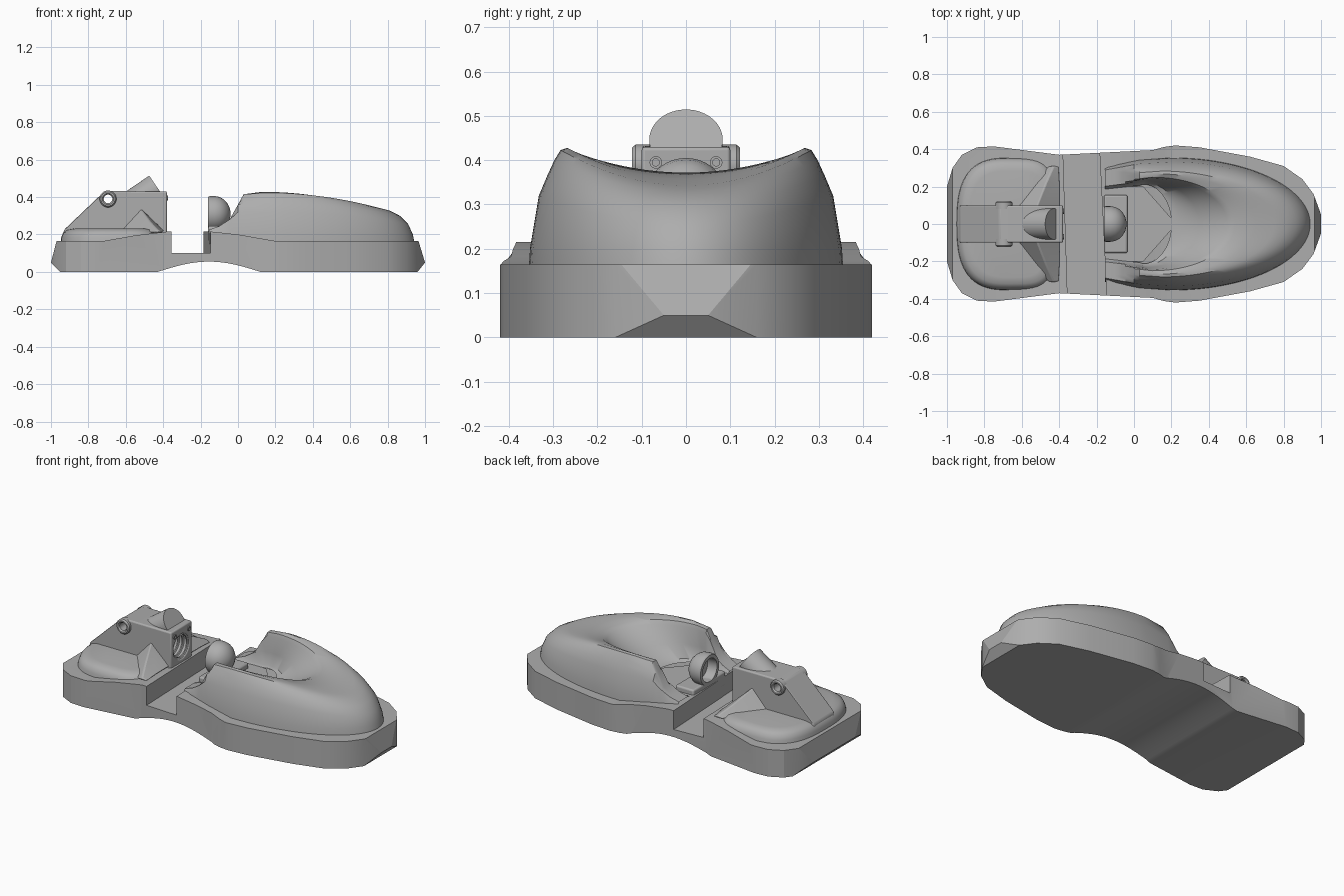
import bpy, bmesh
from math import sin, cos, pi, copysign
from mathutils import Vector

cube = bpy.data.objects.get("Cube")
if cube:
    bpy.data.objects.remove(cube)

grey = bpy.data.materials.new("plain_grey")
grey.use_nodes = True
GREY = (0.42, 0.42, 0.42, 1)
grey.diffuse_color = GREY
grey.node_tree.nodes["Principled BSDF"].inputs["Base Color"].default_value = GREY


def finish(name, bm):
    bmesh.ops.recalc_face_normals(bm, faces=bm.faces)
    mesh = bpy.data.meshes.new(name)
    bm.to_mesh(mesh)
    bm.free()
    mesh.materials.append(grey)
    ob = bpy.data.objects.new(name, mesh)
    bpy.context.collection.objects.link(ob)
    return ob


def loft(name, rings, closed=True, cap=True):
    """Skin a list of point rings with quads."""
    bm = bmesh.new()
    rows = [[bm.verts.new(p) for p in ring] for ring in rings]
    n = len(rows[0])
    for a, b in zip(rows, rows[1:]):
        for i in range(n if closed else n - 1):
            j = (i + 1) % n
            bm.faces.new((a[i], a[j], b[j], b[i]))
    if cap:
        bm.faces.new(rows[0])
        bm.faces.new(rows[-1])
    return finish(name, bm)


def prism(name, pts, axis, a, b):
    put = (lambda u, v, d: (u, d, v)) if axis == "y" else (lambda u, v, d: (u, v, d))
    return loft(name, [[put(u, v, d) for u, v in pts] for d in (a, b)])


def lathe(name, start, direction, profile, cap=True, n=40):
    """Turn (distance, radius) pairs around an axis."""
    start, d = Vector(start), Vector(direction).normalized()
    side = d.orthogonal().normalized()
    up = d.cross(side)
    ang = [2 * pi * i / n for i in range(n)]
    return loft(name, [[start + d * h + (side * cos(t) + up * sin(t)) * r
                        for t in ang] for h, r in profile], cap=cap)


def select(ob):
    bpy.ops.object.select_all(action="DESELECT")
    ob.select_set(True)
    bpy.context.view_layer.objects.active = ob


def boolean(ob, cutter, mode="DIFFERENCE"):
    mod = ob.modifiers.new("cut", "BOOLEAN")
    mod.operation, mod.object, mod.solver = mode, cutter, "EXACT"
    select(ob)
    bpy.ops.object.modifier_apply(modifier=mod.name)
    bpy.data.objects.remove(cutter)


def smooth(ob, angle=0.5):
    select(ob)
    bpy.ops.object.shade_smooth_by_angle(angle=angle)


def bevel(ob, width):
    mod = ob.modifiers.new("soft_edges", "BEVEL")
    mod.width, mod.segments, mod.limit_method = width, 3, "ANGLE"


# Base: plan outline trimmed by the side profile, then the skewed channel
half = [(-1, 0.2), (-0.97, 0.3), (-0.92, 0.37), (-0.84, 0.41), (-0.75, 0.415),
        (-0.4, 0.37), (0.1, 0.395), (0.16, 0.412), (0.22, 0.42), (0.35, 0.41),
        (0.62, 0.36), (0.8, 0.31), (0.9, 0.24), (0.96, 0.16), (1, 0.05)]
base = prism("base", half + [(x, -y) for x, y in reversed(half)], "z", -0.1, 0.5)
arch = [(-0.43 + 0.55 * i / 16, 0.055 * sin(pi * i / 16)) for i in range(17)]
side = [(-0.95, 0)] + arch + [(0.96, 0), (1, 0.05), (0.965, 0.165), (0.2, 0.165),
        (0, 0.2), (-0.14, 0.215), (-0.38, 0.215), (-0.55, 0.195), (-0.72, 0.165),
        (-0.97, 0.165), (-1, 0.05)]
boolean(base, prism("profile", side, "y", -1, 1), "INTERSECT")
boolean(base, prism("channel", [(-0.355, -0.4), (-0.145, -0.4), (-0.185, 0.4),
                                (-0.38, 0.4)], "z", 0.1, 0.4))
smooth(base, 0.35)


# Heel pad: rounded cushion under the bracket
def pad_ring(z, s):
    ring = []
    for i in range(64):
        t = 2 * pi * i / 64
        c, k = cos(t), sin(t)
        p = 0.45 if c > 0 else 0.72
        ring.append((-0.67 + copysign(abs(c) ** p, c) * (0.28 - s),
                     copysign(abs(k) ** 0.72, k) * (0.355 - s), z))
    return ring


pad = loft("heel_pad", [pad_ring(0.15, 0), pad_ring(0.185, 0.005), pad_ring(0.21, 0.015),
                        pad_ring(0.225, 0.035), pad_ring(0.232, 0.07)])
smooth(pad, 0.7)

# Bracket standing on the pad, with a cross bolt hole and an axial socket
bracket = prism("bracket", [(-0.935, 0.2), (-0.93, 0.225), (-0.72, 0.425), (-0.69, 0.432),
                            (-0.38, 0.43), (-0.38, 0.2)], "y", -0.1, 0.1)
boolean(bracket, lathe("bolt_hole", (-0.695, -0.2, 0.39), (0, 1, 0), [(0, 0.024), (0.4, 0.024)]))
boolean(bracket, lathe("socket", (-0.3, 0, 0.31), (-1, 0, 0), [(0, 0.075), (0.17, 0.075)]))
bevel(bracket, 0.008)
smooth(bracket)

for s, label in ((1, "left"), (-1, "right")):
    # Hollow bolt collar
    collar = lathe(label + "_bolt_collar", (-0.695, 0.08 * s, 0.39), (0, s, 0),
                   [(0, 0.045), (0.034, 0.045), (0.042, 0.038), (0.042, 0.03),
                    (0.034, 0.023), (0, 0.023)], cap=False)
    smooth(collar)
    # Buttress sloping from the bracket down to the pad
    web = loft(label + "_buttress", [
        [(-0.63, 0.09 * s, 0.22), (-0.52, 0.09 * s, 0.34), (-0.395, 0.09 * s, 0.22)],
        [(-0.53, 0.22 * s, 0.22), (-0.47, 0.22 * s, 0.27), (-0.395, 0.22 * s, 0.22)],
        [(-0.46, 0.31 * s, 0.21), (-0.43, 0.31 * s, 0.225), (-0.4, 0.31 * s, 0.21)]])
    bevel(web, 0.01)
    smooth(web)
    # Small screws in the socket face
    screw = lathe(label + "_screw", (-0.39, 0.068 * s, 0.395), (1, 0, 0),
                  [(0, 0.014), (0.016, 0.014), (0.016, 0.008), (0.008, 0.008)])
    smooth(screw)

# Angled plug rising out of the bracket
plug = lathe("angled_plug", (-0.61, 0, 0.322), (0.826, 0, 0.563), [(0, 0.083), (0.22, 0.083)])
smooth(plug)

# Thread rings inside the socket
for i in range(3):
    ring = lathe("thread_ring", (-0.385 - 0.03 * i, 0, 0.31), (-1, 0, 0),
                 [(0, 0.077), (0.005, 0.066), (0.012, 0.066), (0.017, 0.077)], cap=False)
    smooth(ring)


# Toe pad: horseshoe shell lofted from rim curves
def rim(start, tip, width, z_arm, z_tip):
    pts = [(x, width * k, min(z_arm, top)) for x, k, top in
           ((-0.155, 0.87, 0.225), (-0.1, 0.9, 0.245), (-0.045, 0.93, 0.28),
            (0, 0.955, 0.36), (0.03, 0.97, 0.415))]
    for i in range(25):
        u, v = sin(pi / 48 * i), cos(pi / 48 * i)
        pts.append((start + (tip - start) * u, width * v, z_arm + (z_tip - z_arm) * u * u))
    return pts + [(x, -y, z) for x, y, z in reversed(pts[:-1])]


toe = loft("toe_pad", [
    rim(0.2, 0.945, 0.355, 0.15, 0.15), rim(0.2, 0.935, 0.352, 0.2, 0.2),
    rim(0.2, 0.91, 0.332, 0.32, 0.255), rim(0.2, 0.865, 0.313, 0.365, 0.3),
    rim(0.18, 0.81, 0.297, 0.4, 0.328), rim(0.15, 0.75, 0.283, 0.423, 0.343),
    rim(0.13, 0.65, 0.268, 0.428, 0.357), rim(0.1, 0.54, 0.25, 0.418, 0.372),
    rim(0.08, 0.5, 0.243, 0.395, 0.362), rim(0.06, 0.35, 0.232, 0.3, 0.28),
    rim(0.05, 0.25, 0.222, 0.225, 0.22), rim(0.05, 0.2, 0.212, 0.212, 0.212)],
    closed=False, cap=False)
bm = bmesh.new()
bm.from_mesh(toe.data)
# Close the cavity floor and the ends of the arms
bmesh.ops.holes_fill(bm, edges=[e for e in bm.edges if e.is_boundary], sides=0)
floor = [v for v in bm.verts if abs(v.co.z - 0.212) < 1e-4 and v.co.x < 0.21]
floor.sort(key=lambda v: v.index)
if len(floor) > 2 and not any(len(f.verts) > 20 for f in bm.faces):
    bm.faces.new(floor)
bmesh.ops.recalc_face_normals(bm, faces=bm.faces)
bm.to_mesh(toe.data)
bm.free()
smooth(toe, 0.6)
floor_plate = prism("cavity_floor", [(-0.155, -0.2), (0.05, -0.2), (0.2, -0.03), (0.2, 0.03),
                                     (0.05, 0.2), (-0.155, 0.2)], "z", 0.16, 0.214)

# Knob: round-backed cup on a small foot, facing the socket
cup = lathe("cup_knob", (-0.16, 0, 0.31), (1, 0, 0),
            [(0.06, 0.065), (0, 0.07), (0, 0.09), (0.008, 0.095), (0.035, 0.095)]
            + [(0.035 + 0.085 * sin(a), 0.095 * cos(a)) for a in (0.3, 0.6, 0.9, 1.2, 1.4, 1.55)])
smooth(cup)
foot = prism("cup_foot", [(-0.16, -0.155), (-0.035, -0.155), (-0.035, 0.155),
                          (-0.16, 0.155)], "z", 0.16, 0.245)
bevel(foot, 0.01)
smooth(foot)
